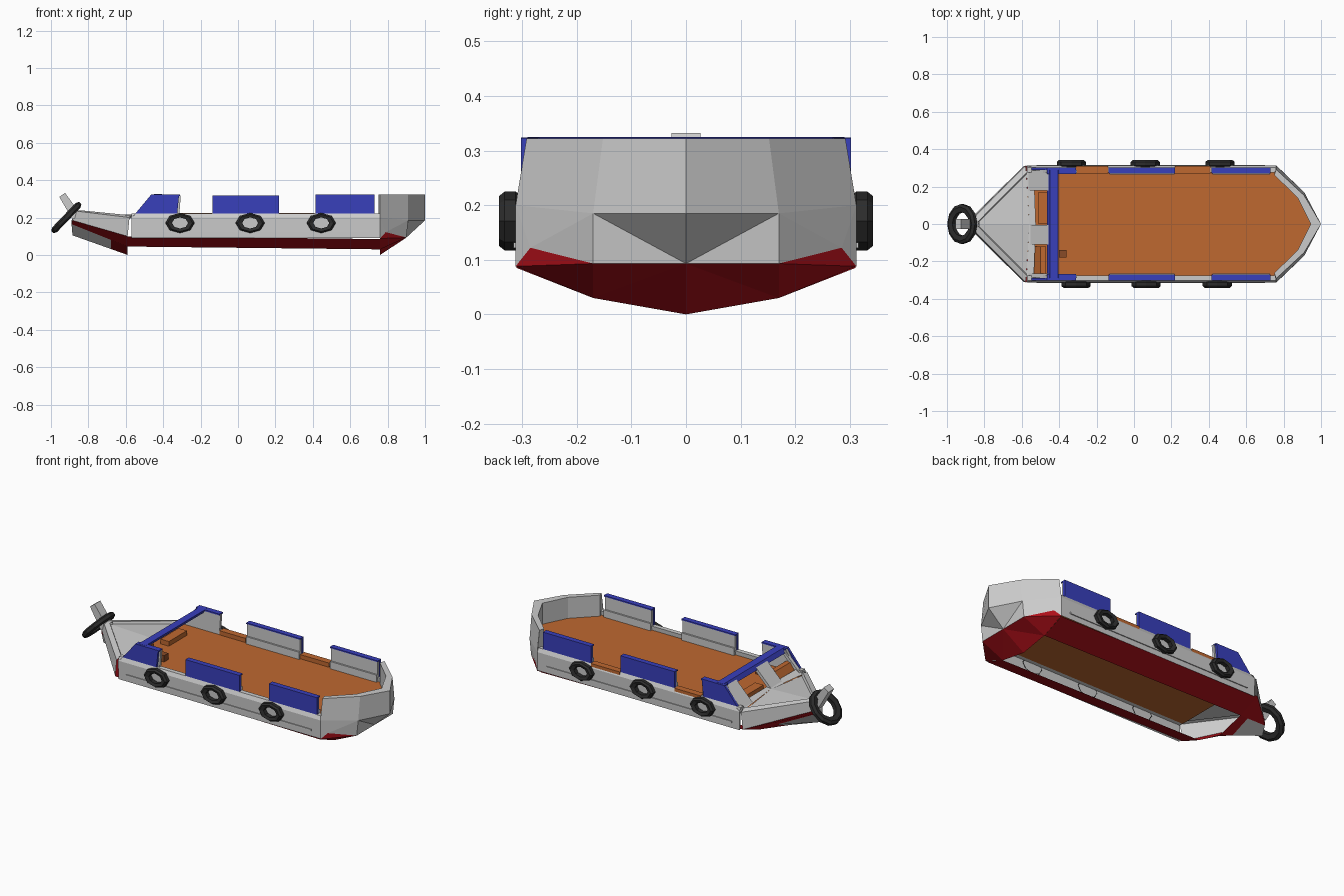
import bpy, bmesh, math
from mathutils import Vector, Matrix

if "Cube" in bpy.data.objects:
    bpy.data.objects.remove(bpy.data.objects["Cube"])


def material(name, col):
    m = bpy.data.materials.new(name)
    m.diffuse_color = (*col, 1)
    m.use_nodes = True
    m.node_tree.nodes["Principled BSDF"].inputs["Base Color"].default_value = m.diffuse_color
    return m


RED = material("red", (0.42, 0.005, 0.01))
BLUE = material("blue", (0.04, 0.05, 0.5))
ORANGE = material("orange", (0.52, 0.14, 0.03))
BROWN = material("brown", (0.25, 0.07, 0.02))
BLACK = material("rubber", (0.025, 0.025, 0.025))


def mesh(name, faces, mat=None, mirror=False):
    """Faces are lists of points; mirror repeats them across y = 0."""
    bm = bmesh.new()
    for f in faces:
        for s in ((1, -1) if mirror else (1,)):
            pts = [(x, y * s, z) for x, y, z in f]
            bm.faces.new([bm.verts.new(p) for p in (pts if s == 1 else pts[::-1])])
    bmesh.ops.remove_doubles(bm, verts=bm.verts, dist=1e-4)
    bmesh.ops.recalc_face_normals(bm, faces=bm.faces)
    me = bpy.data.meshes.new(name)
    bm.to_mesh(me)
    bm.free()
    ob = bpy.data.objects.new(name, me)
    bpy.context.collection.objects.link(ob)
    if mat:
        me.materials.append(mat)
    return ob


def prism(name, profile, d, mat=None, mirror=False):
    """Closed point loop swept along vector d."""
    a = [Vector(p) for p in profile]
    b = [p + Vector(d) for p in a]
    n = len(a)
    faces = [a, b[::-1]] + [[a[i], a[(i + 1) % n], b[(i + 1) % n], b[i]] for i in range(n)]
    return mesh(name, faces, mat, mirror)


def box(name, x0, x1, y0, y1, z0, z1, mat=None, mirror=False):
    return prism(name, [(x0, y0, z0), (x1, y0, z0), (x1, y1, z0), (x0, y1, z0)],
                 (0, 0, z1 - z0), mat, mirror)


def tyre(name, loc, axis, rx, rz, thick, hole=0.55, n=8):
    """Faceted ring with bevelled outer edge, axis along local z."""
    h = thick / 2
    prof = [(hole, -h * .7), (.85, -h), (1, -h * .5), (1, h * .5), (.85, h), (hole, h * .7)]
    rot = Vector(axis).to_track_quat('Z', 'Y').to_matrix().to_4x4()
    mw = Matrix.Translation(loc) @ rot

    def pt(i, j):
        r, z = prof[j % 6]
        t = 2 * math.pi * (i % n) / n
        return mw @ Vector((r * rx * math.cos(t), r * rz * math.sin(t), z))
    return mesh(name, [[pt(i, j), pt(i + 1, j), pt(i + 1, j + 1), pt(i, j + 1)]
                       for i in range(n) for j in range(6)], BLACK)


# Midship side walls, open bottom with red bilge strips
wall = [(.31, .09), (.312, .2), (.302, .222), (.275, .222), (.278, .19), (.303, .185), (.303, .095)]
prism("side_wall", [(-.57, y, z) for y, z in wall], (1.33, 0, 0), None, True)
mesh("bilge_strip", [[(-.59, .31, .1), (.76, .31, .085), (.76, .17, .03), (-.59, .17, .045)]], RED, True)
box("rub_rail", -.52, .7, .309, .316, .122, .132, None, True)

# Stern stations
At, Am, Al, Ab, Ak = (.76, .292, .322), (.76, .312, .2), (.76, .312, .088), (.76, .17, .03), (.76, 0, 0)
Bt, Bm, Bl = (.91, .152, .322), (.91, .17, .185), (.9, .17, .093)
Ct, Cm, Cl = (1, 0, .322), (1, 0, .185), (.9, 0, .093)
T = (.79, .285, .122)
At2, Bt2, Ct2 = (.75, .262, .322), (.875, .14, .322), (.945, 0, .322)


def low(p, z=.19):
    return (p[0], p[1], z)


mesh("stern_shell", [[At, Bt, Bm, Am], [Bt, Ct, Cm, Bm], [Bm, Cm, Cl], [Bm, Bl, Cl],
                     [Am, Bm, T], [Bm, Bl, T], [Am, T, Al],
                     [At, Bt, Bt2, At2], [Bt, Ct, Ct2, Bt2],
                     [At2, Bt2, low(Bt2), low(At2)], [Bt2, Ct2, low(Ct2), low(Bt2)],
                     [At, At2, low(At2), low(Am)]], None, True)
mesh("stern_bottom", [[T, Bl, Al], [Al, Bl, Ab], [Ab, Bl, Cl], [Ab, Cl, Ak]], RED, True)

# Bow: grey topsides, red chine band, grey and red keel plates
St, Sc, Sb, Sk = (-.58, .312, .2), (-.59, .31, .1), (-.59, .17, .045), (-.59, 0, 0)
Ft, Fc, Fb, Fk = (-.87, .02, .235), (-.885, .018, .185), (-.89, .012, .165), (-.885, 0, .105)


def mix(a, b, t):
    return tuple(Vector(a).lerp(Vector(b), t))


Mb, Mk = mix(Sb, Fb, .3), mix(Sk, Fk, .3)
mesh("bow_topside", [[St, Sc, Fc, Ft], [Ft, Fc, (-.89, 0, .185), (-.87, 0, .235)]], None, True)
mesh("bow_chine", [[Sc, Sb, Fb, Fc]], RED, True)
mesh("bow_keel", [[Mb, Mk, Fk, Fb], [Fc, Fb, Fk, (-.89, 0, .185)]], None, True)
mesh("bow_bottom", [[Sb, Sk, Mk, Mb]], RED, True)

# Bow deck with raised rim, slightly crowned, and its aft bulkhead
Ri, Fi = (-.575, .275, .212), (-.835, .012, .238)
mesh("bow_deck", [[St, Ft, Fi, Ri], [Ri, Fi, (-.83, .01, .225), (-.575, .265, .195)],
                  [(-.575, .265, .195), (-.83, .01, .225), (-.83, 0, .225), (-.56, 0, .215)],
                  [Ft, Fi, (-.83, 0, .238), (-.87, 0, .238)],
                  [(-.575, .312, .2), Ri, (-.55, .275, .222), (-.55, .31, .215)]], None, True)
mesh("bow_sill", [[(-.575, .275, .2), (-.56, 0, .215), (-.525, 0, .215), (-.535, .275, .222)]], None, True)

# Main deck
outline = [(-.57, .28), (.755, .28), (.88, .142), (.948, 0), (.88, -.142), (.755, -.28), (-.57, -.28)]
prism("deck", [(x, y, .185) for x, y in outline], (0, 0, .012), ORANGE)
for x0, x1 in ((-.31, -.14), (.22, .41)):
    box("boarding_step", x0, x1, .27, .309, .2, .225, ORANGE)

# Blue side screens with grey inner lining
for x0, x1, z in ((-.135, .22, .318), (.415, .73, .322)):
    box("side_screen", x0, x1, .287, .302, .222, z, BLUE, True)
    box("screen_cap", x0, x1, .27, .302, z - .006, z + .001, BLUE, True)
    box("screen_lining", x0 + .004, x1 - .004, .274, .288, .195, z - .005, None, True)
    box("screen_ledge", x0 + .004, x1 - .004, .264, .275, .195, .24, None, True)
prism("front_screen", [(-.548, .288, .222), (-.325, .288, .222), (-.315, .288, .322), (-.465, .288, .322)],
      (0, .014, 0), BLUE, True)
prism("front_screen_lining", [(-.54, .274, .2), (-.315, .274, .2), (-.306, .274, .318), (-.465, .274, .318)],
      (0, .015, 0), None, True)
box("front_screen_cap", -.465, -.31, .268, .302, .316, .324, BLUE, True)

# Windscreen bar and sloping posts
prism("windscreen_bar", [(-.465, -.29, .3), (-.42, -.29, .3), (-.405, -.29, .325), (-.45, -.29, .325)],
      (0, .58, 0), BLUE)
for y0, y1 in ((-.285, -.265), (-.11, -.005), (.18, .285)):
    prism("windscreen_post", [(-.565, y0, .205), (-.54, y0, .205), (-.435, y0, .31), (-.455, y0, .315)],
          (0, y1 - y0, 0))

# Helm console, seat and small box
prism("helm_console", [(-.54, -.27, .197), (-.47, -.27, .197), (-.47, -.27, .255), (-.5, -.27, .255)],
      (0, .15, 0), ORANGE)
box("forward_seat", -.51, -.455, 0, .17, .197, .225, ORANGE)
box("small_locker", -.4, -.36, -.18, -.14, .197, .235, BROWN)

# Fender tyres
for s, xs in ((-1, (-.31, .065, .445)), (1, (-.335, .06, .46))):
    for x in xs:
        tyre("fender_tyre", (x, s * .322, .171), (0, s, 0), .078, .054, .04)

# Bow tyre and its leaning post
tyre("bow_tyre", (-.918, 0, .2), (-.72, 0, .69), .107, .107, .036, .6, 12)
prism("bow_post", [(-.955, -.027, .31), (-.925, -.027, .332), (-.84, -.027, .215), (-.885, -.027, .19)],
      (0, .054, 0))
